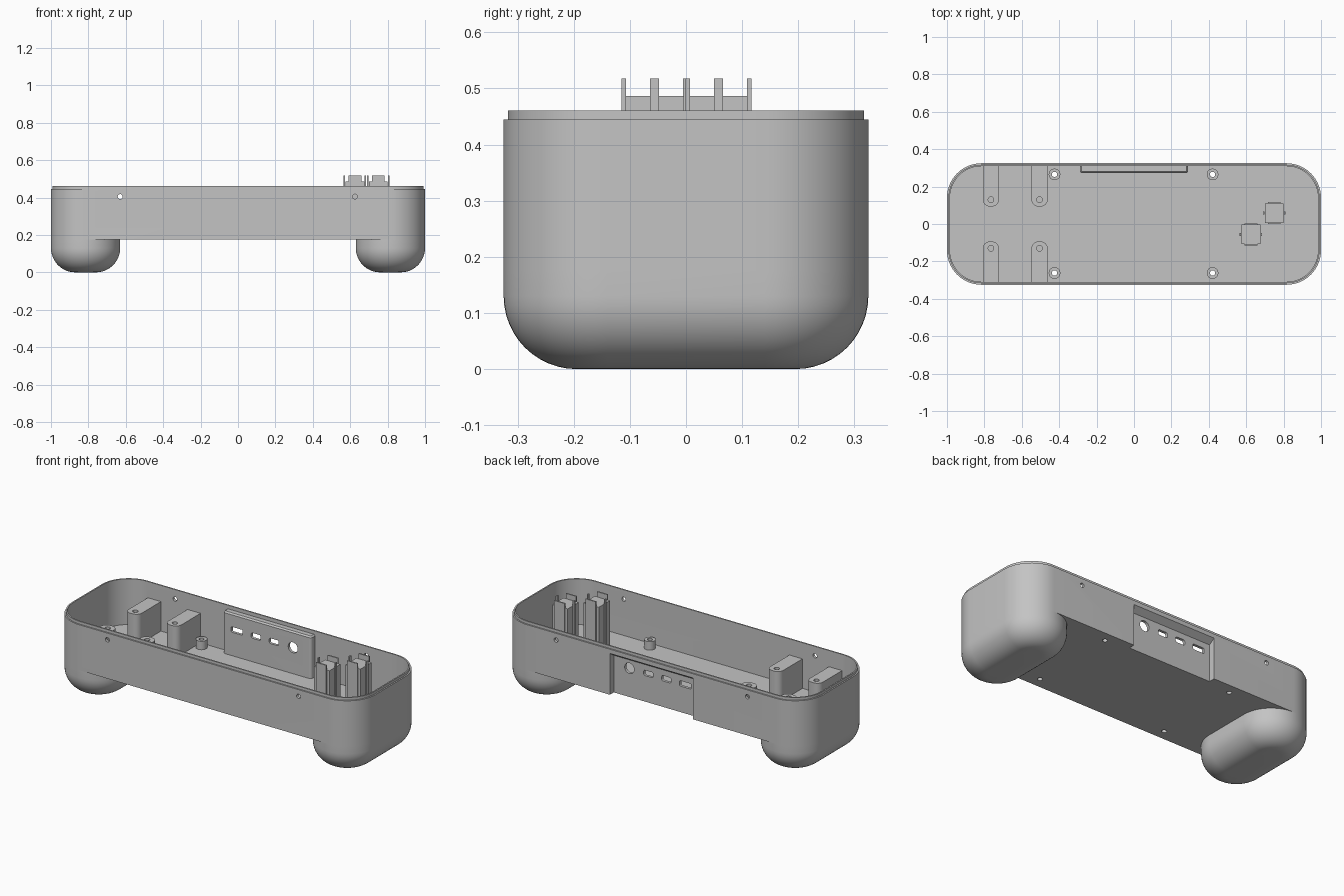
import bpy
import bmesh
from math import sin, cos, pi
from mathutils import Matrix

cube = bpy.data.objects.get("Cube")
if cube:
    bpy.data.objects.remove(cube)

GREY = (0.55, 0.55, 0.55, 1)
mat = bpy.data.materials.new("light grey plastic")
mat.use_nodes = True
mat.diffuse_color = GREY
mat.node_tree.nodes["Principled BSDF"].inputs["Base Color"].default_value = GREY


def outline(hx, hy, r_back, r_front, n=14):
    """Rounded rectangle, with its own radius on the back and front corners."""
    pts = []
    for k, (sx, sy) in enumerate([(1, 1), (-1, 1), (-1, -1), (1, -1)]):
        r = r_back if sy > 0 else r_front
        for i in range(n + 1):
            a = (k + i / n) * pi / 2
            pts.append((sx * (hx - r) + r * cos(a), sy * (hy - r) + r * sin(a)))
    return pts


def finish(name, bm):
    bmesh.ops.remove_doubles(bm, verts=bm.verts, dist=1e-5)
    bmesh.ops.recalc_face_normals(bm, faces=bm.faces)
    mesh = bpy.data.meshes.new(name)
    bm.to_mesh(mesh)
    bm.free()
    mesh.materials.append(mat)
    ob = bpy.data.objects.new(name, mesh)
    bpy.context.scene.collection.objects.link(ob)
    return ob


def loft(name, hx, hy, r, rings, at=(0, 0), back=None, upright=False):
    """Stack rings of (inset, z); upright lays the stack along the y axis."""
    bm = bmesh.new()
    back = r if back is None else back
    loops = []
    for inset, z in rings:
        pts = outline(hx - inset, hy - inset, max(back - inset, 0), max(r - inset, 0))
        loops.append([bm.verts.new((x + at[0], y + at[1], z)) for x, y in pts])
    for a, b in zip(loops, loops[1:]):
        for i in range(len(a)):
            j = (i + 1) % len(a)
            bm.faces.new((a[i], a[j], b[j], b[i]))
    bm.faces.new(loops[0])
    bm.faces.new(loops[-1])
    if upright:
        bm.transform(Matrix.Rotation(pi / 2, 4, "X"))
    return finish(name, bm)


def box(bm, x0, x1, y0, y1, z0, z1):
    m = Matrix.Translation(((x0 + x1) / 2, (y0 + y1) / 2, (z0 + z1) / 2))
    m = m @ Matrix.Diagonal((x1 - x0, y1 - y0, z1 - z0, 1))
    bmesh.ops.create_cube(bm, size=1, matrix=m)


def combine(target, tools, operation):
    """Bake a series of booleans into the target and drop the tools."""
    for t in tools:
        t.hide_render = True
        mod = target.modifiers.new(t.name, "BOOLEAN")
        mod.operation, mod.solver, mod.object = operation, "EXACT", t
    graph = bpy.context.evaluated_depsgraph_get()
    mesh = bpy.data.meshes.new_from_object(target.evaluated_get(graph))
    target.modifiers.clear()
    target.data = mesh
    for t in tools:
        bpy.data.objects.remove(t)


def smooth(ob):
    bpy.ops.object.select_all(action="DESELECT")
    ob.select_set(True)
    bpy.context.view_layer.objects.active = ob
    bpy.ops.object.shade_smooth_by_angle(angle=pi / 6)


FLOOR, UNDER, RIM, LIP = 0.19, 0.175, 0.445, 0.461
W, D, R = 1.0, 0.325, 0.185

# Tray with a stepped lip around the opening
tray = loft("tray", W, D, R, [(0, UNDER), (0, RIM), (0.008, RIM), (0.008, LIP),
                              (0.016, LIP), (0.016, FLOOR)])

# Port housing, mounting posts and screw standoffs on the inside
adds = [loft("port_housing", 0.29, 0.0245, 0.015,
             [(0, 0.182), (0, 0.432), (0.008, 0.44)], at=(0, 0.2965), back=0)]
drills = []
for x in (-0.765, -0.505):
    for s in (-1, 1):
        radii = (0.036, 0) if s > 0 else (0, 0.036)
        adds.append(loft("mount_post", 0.043, 0.112, radii[0],
                         [(0, 0.182), (0, 0.365)], at=(x, s * 0.206), back=radii[1]))
        drills.append(loft("post_hole", 0.015, 0.015, 0.015,
                           [(0, 0.25), (0, 0.5)], at=(x, s * 0.13)))
for x in (-0.425, 0.42):
    for y in (-0.262, 0.265):
        adds.append(loft("standoff", 0.031, 0.031, 0.031,
                         [(0, 0.182), (0, 0.24)], at=(x, y)))
        drills.append(loft("standoff_hole", 0.014, 0.014, 0.014,
                           [(0, 0.1), (0, 0.5)], at=(x, y)))
combine(tray, adds, "UNION")

# Recess in the back, open below, with a sloped ceiling
bm = bmesh.new()
profile = [(0.288, 0.1), (0.288, 0.395), (0.325, 0.42), (0.4, 0.42), (0.4, 0.1)]
face = bm.faces.new([bm.verts.new((-0.272, y, z)) for y, z in profile])
ext = bmesh.ops.extrude_face_region(bm, geom=[face])
bmesh.ops.translate(bm, vec=(0.544, 0, 0),
                    verts=[v for v in ext["geom"] if isinstance(v, bmesh.types.BMVert)])
drills.append(finish("recess", bm))

# Connector openings and side screw holes
for x, hx, hz, r in [(-0.198, 0.038, 0.016, 0.006), (-0.073, 0.031, 0.016, 0.01),
                     (0.045, 0.031, 0.016, 0.01), (0.17, 0.031, 0.031, 0.031)]:
    drills.append(loft("port", hx, hz, r, [(0, -0.4), (0, -0.2)],
                       at=(x, 0.345), upright=True))
for x in (-0.63, 0.625):
    drills.append(loft("side_hole", 0.013, 0.013, 0.013, [(0, -0.4), (0, 0.4)],
                       at=(x, 0.405), upright=True))
combine(tray, drills, "DIFFERENCE")
smooth(tray)

# Rounded feet
FR = 0.13
fillet = [(FR * (1 - sin(a)), FR * (1 - cos(a)))
          for a in [i * pi / 24 for i in range(13)]]
for side, s in (("left", 1), ("right", -1)):
    smooth(loft(side + "_foot", R, D, R, fillet + [(0, UNDER)], at=(s * (W - R), 0)))

# Switch holders: a block with an upright clip on each side
for name, cx, cy in [("front_holder", 0.625, -0.056), ("back_holder", 0.75, 0.058)]:
    bm = bmesh.new()
    box(bm, cx - 0.05, cx + 0.05, cy - 0.052, cy + 0.052, FLOOR, 0.487)
    for s in (-1, 1):
        y = cy + s * 0.055
        box(bm, cx - 0.034, cx + 0.034, y - 0.004, y + 0.004, FLOOR, 0.518)
        x = cx + s * 0.056
        box(bm, x - 0.004, x + 0.004, cy - 0.008, cy + 0.008, FLOOR, 0.518)
    finish(name, bm)
